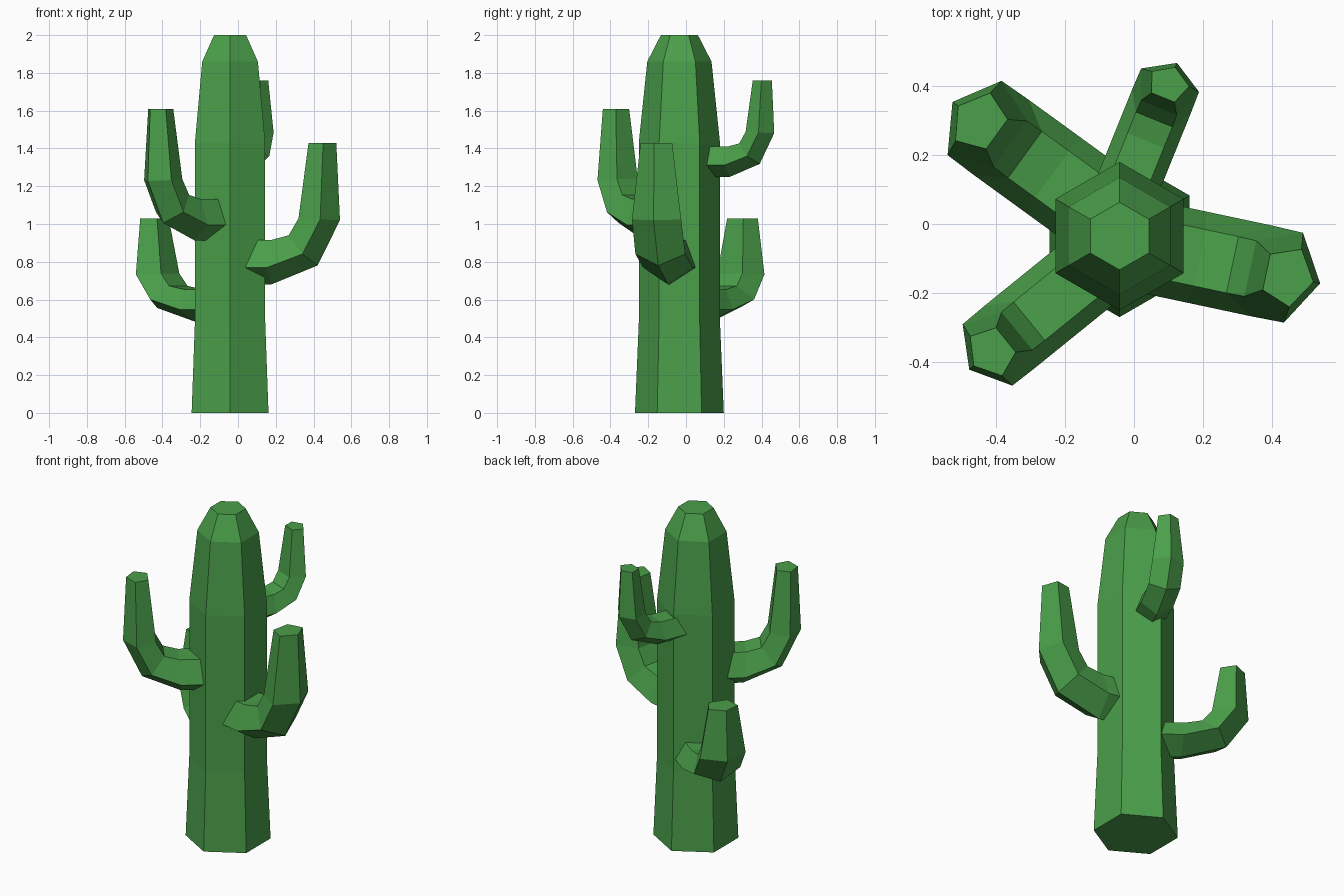
import bpy
import bmesh
from math import cos, sin, pi, radians
from mathutils import Vector

cube = bpy.data.objects.get("Cube")
if cube:
    bpy.data.objects.remove(cube, do_unlink=True)

green = bpy.data.materials.new("cactus_green")
green.use_nodes = True
COLOUR = (0.068, 0.345, 0.068, 1.0)
green.diffuse_color = COLOUR
bsdf = next(n for n in green.node_tree.nodes if n.type == 'BSDF_PRINCIPLED')
bsdf.inputs["Base Color"].default_value = COLOUR


def loft(name, rings):
    """Skin a closed, flat-shaded tube through rings of equal point count."""
    bm = bmesh.new()
    loops = [[bm.verts.new(p) for p in ring] for ring in rings]
    n = len(loops[0])
    for a, b in zip(loops, loops[1:]):
        for i in range(n):
            j = (i + 1) % n
            bm.faces.new((a[i], a[j], b[j], b[i]))
    bm.faces.new(loops[0][::-1])
    bm.faces.new(loops[-1])
    bmesh.ops.recalc_face_normals(bm, faces=bm.faces[:])
    mesh = bpy.data.meshes.new(name)
    bm.to_mesh(mesh)
    bm.free()
    mesh.materials.append(green)
    obj = bpy.data.objects.new(name, mesh)
    bpy.context.collection.objects.link(obj)
    return obj


# Trunk: tapering six-sided column, (height, radius) per ring
TRUNK = [(0, 0.235), (0.48, 0.215), (1.43, 0.215), (1.86, 0.17), (2.0, 0.098)]
CENTRE = Vector((-0.042, -0.035, 0))
loft("trunk", [[CENTRE + Vector((r * sin(k * pi / 3), r * cos(k * pi / 3), z))
                for k in range(6)] for z, r in TRUNK])

# Arm profile: outer ridge (s, z), inner flat (s, z), half width radius;
# s runs outward from the tip's axis, z is measured down from the tip
ARM = [
    ((-0.275, -0.75), (-0.26, -0.515), 0.142),
    ((-0.025, -0.65), (-0.163, -0.49), 0.142),
    ((0.097, -0.41), (-0.11, -0.40), 0.14),
    ((0.077, 0), (-0.062, 0), 0.09),
]
ROOT = -0.42


def arm(name, x, y, top, azimuth, wide, tall):
    out = Vector((cos(radians(azimuth)), sin(radians(azimuth)), 0))
    side = Vector((-out.y, out.x, 0))
    tip = Vector((x, y, top))

    def ring(ridge, flat, width):
        p, q = (tip + out * s + Vector((0, 0, z)) for s, z in (ridge, flat))
        mid = p.lerp(q, 0.382)
        a, b = side * width * 0.951, side * width * 0.588
        return [p, mid + a, q + b, q - b, mid - a]

    scaled = [((p[0] * wide, p[1] * tall), (q[0] * wide, q[1] * tall), w * wide)
              for p, q, w in ARM]
    # Straight stub buried in the trunk
    p, q, w = scaled[0]
    scaled.insert(0, ((ROOT, p[1]), (ROOT, q[1]), w))
    loft(name, [ring(*r) for r in scaled])


arm("left_arm", 0.445, -0.152, 1.43, -12, 1.0, 1.0)
arm("front_right_arm", -0.413, -0.37, 1.61, 219, 0.86, 0.93)
arm("back_right_arm", -0.448, 0.297, 1.03, 144, 1.0, 0.73)
arm("back_arm", 0.10, 0.406, 1.76, 68, 0.68, 0.68)
